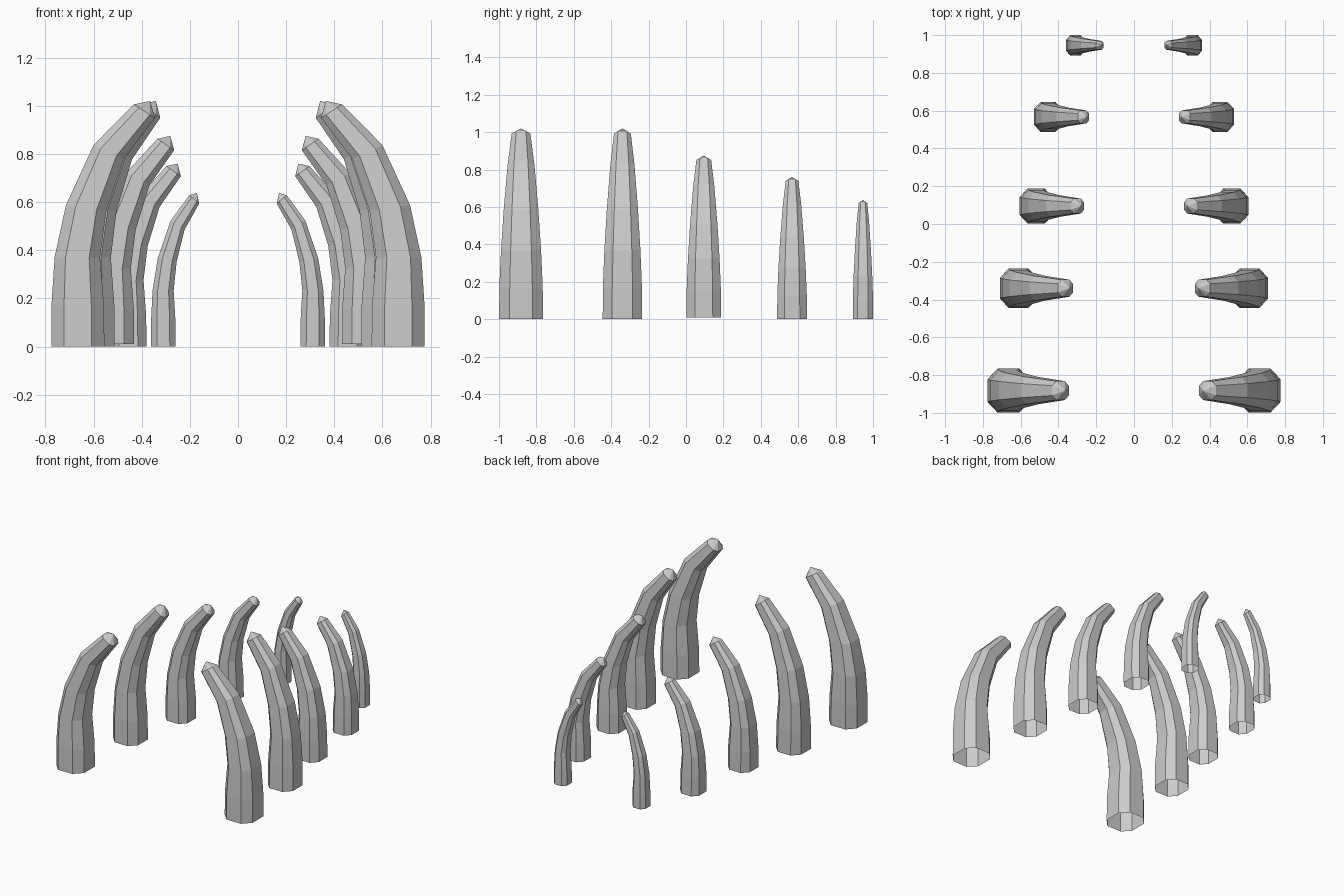
import bpy

if "Cube" in bpy.data.objects:
    bpy.data.objects.remove(bpy.data.objects["Cube"])

# Horn profile for the biggest pair: outer point (u, z), inner point (u, z), half depth
# u runs from the base centre towards the middle of the model
RINGS = [
    (-0.110, 0.000, 0.110, 0.000, 0.117),
    (-0.110, 0.170, 0.108, 0.170, 0.116),
    (-0.097, 0.370, 0.092, 0.370, 0.107),
    (-0.050, 0.587, 0.118, 0.562, 0.093),
    (0.065, 0.837, 0.190, 0.778, 0.072),
    (0.232, 1.006, 0.320, 0.950, 0.050),
]
APEX = (0.300, 1.020)

# Eight-sided cross-section on a unit square
F = 0.52
OCTAGON = [(1, -F), (1, F), (F, 1), (-F, 1), (-1, F), (-1, -F), (-F, -1), (F, -1)]


def horn(name, side, x, y, s, h, z0):
    verts, faces = [], []
    for uo, zo, ui, zi, d in RINGS:
        for a, b in OCTAGON:
            t = (a + 1) / 2
            u = uo + (ui - uo) * t
            z = zo + (zi - zo) * t
            verts.append((side * (x - u * s), y + b * d * s, z0 + z * h))
    n = len(OCTAGON)
    tip = len(verts)
    verts.append((side * (x - APEX[0] * s), y, z0 + APEX[1] * h))
    # Side walls (the base stays open)
    for r in range(len(RINGS) - 1):
        for i in range(n):
            j = (i + 1) % n
            faces.append((r * n + i, r * n + j, r * n + n + j, r * n + n + i))
    # Low pointed cap
    top = tip - n
    for i in range(n):
        faces.append((top + i, top + (i + 1) % n, tip))
    if side > 0:
        faces = [f[::-1] for f in faces]
    mesh = bpy.data.meshes.new(name)
    mesh.from_pydata(verts, [], faces)
    obj = bpy.data.objects.new(name, mesh)
    bpy.context.collection.objects.link(obj)


# Five pairs from front to back: x, y, width scale, height scale, base height
PAIRS = [
    (0.665, -0.882, 1.00, 1.00, 0.0),
    (0.611, -0.340, 0.90, 1.00, 0.0),
    (0.518, 0.095, 0.79, 0.848, 0.01),
    (0.455, 0.567, 0.68, 0.745, 0.0),
    (0.310, 0.946, 0.465, 0.625, 0.0),
]
for k, p in enumerate(PAIRS, 1):
    horn(f"left_rib_{k}", -1, *p)
    horn(f"right_rib_{k}", 1, *p)
